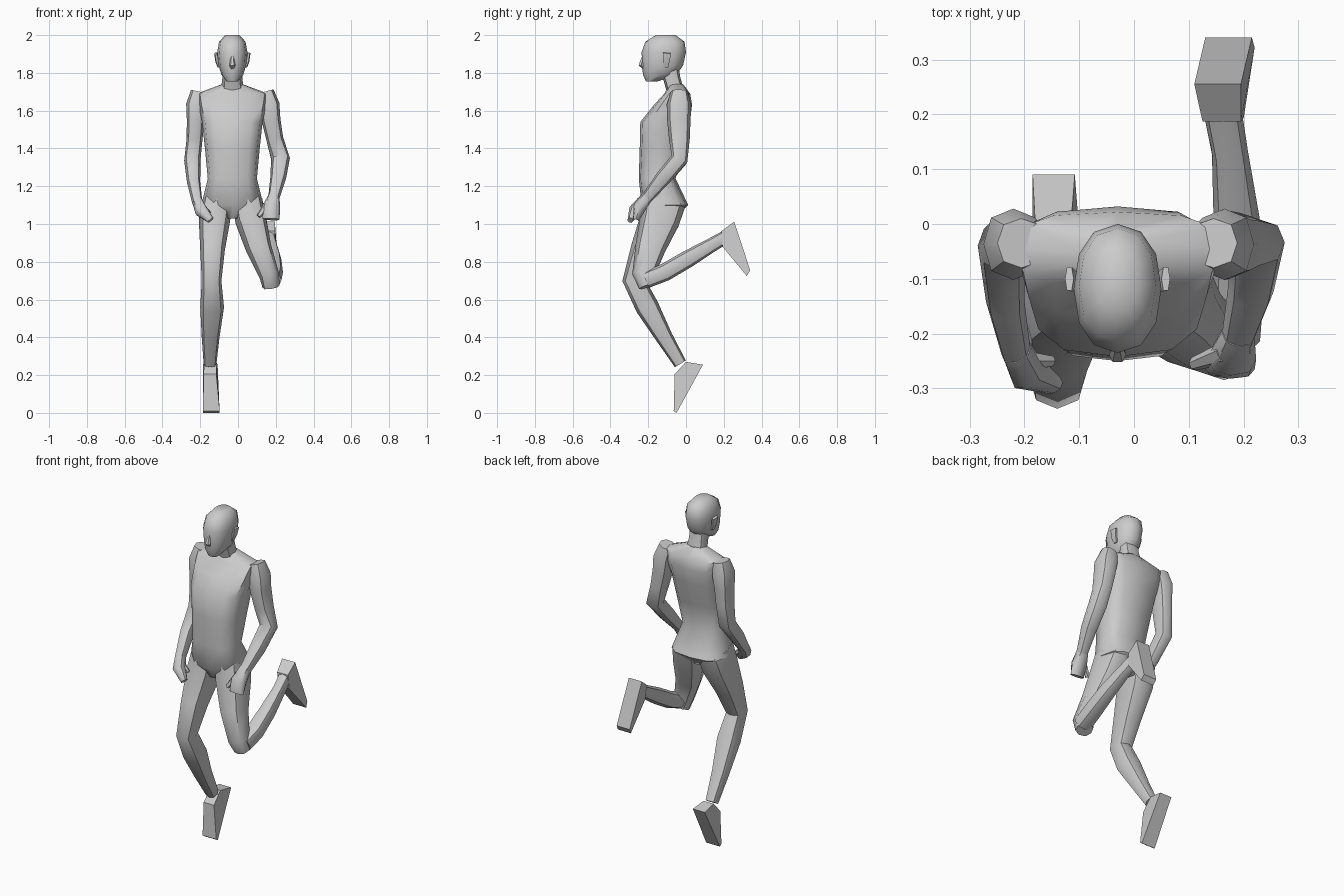
import bpy, bmesh, math
from mathutils import Vector

CX = -0.03  # body centre line


def power(v, p):
    return math.copysign(abs(v) ** p, v)


def skin(name, rings, angle=50):
    """Bridge equal-sized point rings into a closed, smooth mesh."""
    bm = bmesh.new()
    loops = [[bm.verts.new(p) for p in r] for r in rings]
    n = len(loops[0])
    for a, b in zip(loops, loops[1:]):
        for i in range(n):
            j = (i + 1) % n
            bm.faces.new((a[i], a[j], b[j], b[i]))
    bm.faces.new(loops[0])
    bm.faces.new(loops[-1])
    bmesh.ops.recalc_face_normals(bm, faces=bm.faces)
    me = bpy.data.meshes.new(name)
    bm.to_mesh(me)
    bm.free()
    ob = bpy.data.objects.new(name, me)
    bpy.context.collection.objects.link(ob)
    bpy.ops.object.select_all(action='DESELECT')
    ob.select_set(True)
    bpy.context.view_layer.objects.active = ob
    bpy.ops.object.shade_smooth_by_angle(angle=math.radians(angle))
    return ob


def ellipse(c, u, v, n, p):
    angs = [2 * math.pi * i / n for i in range(n)]
    return [c + u * power(math.cos(a), p) + v * power(math.sin(a), p) for a in angs]


def stack(name, levels, n=12, p=0.7):
    """Horizontal sections: z, front y, back y, half width."""
    skin(name, [ellipse(Vector((CX, (f + b) / 2, z)), Vector((w, 0, 0)),
                        Vector((0, (b - f) / 2, 0)), n, p) for z, f, b, w in levels])


def limb(name, path, n=8, p=0.85):
    """Sections square to the path: x, y, z, half width, half depth."""
    pts = [Vector(q[:3]) for q in path]
    rings = []
    for i, q in enumerate(path):
        t = (pts[min(i + 1, len(pts) - 1)] - pts[max(i - 1, 0)]).normalized()
        u = Vector((1, 0, 0))
        u = (u - t * u.dot(t)).normalized()
        rings.append(ellipse(pts[i], u * q[3], t.cross(u) * q[4], n, p))
    skin(name, rings)


def foot(name, profile):
    """Side profile of y, z, inner x, outer x."""
    skin(name, [[Vector((q[k], q[0], q[1])) for q in profile] for k in (2, 3)], 30)


# torso and pelvis
stack("torso", [
    (1.03, -0.19, -0.06, 0.05), (1.10, -0.235, 0.012, 0.165), (1.24, -0.25, -0.055, 0.13),
    (1.40, -0.245, -0.015, 0.145), (1.54, -0.242, 0.02, 0.16), (1.63, -0.17, 0.032, 0.18),
    (1.69, -0.115, 0.022, 0.19), (1.74, -0.085, -0.015, 0.055)])

# neck and head
limb("neck", [(CX, -0.055, 1.70, 0.062, 0.045), (CX, -0.075, 1.77, 0.053, 0.045),
              (CX, -0.095, 1.85, 0.055, 0.055)])
stack("head", [
    (1.755, -0.212, -0.15, 0.03), (1.79, -0.228, -0.05, 0.058), (1.84, -0.232, -0.015, 0.073),
    (1.91, -0.235, 0.0, 0.08), (1.965, -0.215, -0.008, 0.07), (2.0, -0.16, -0.055, 0.038)], 12, 0.9)
limb("nose", [(CX, -0.225, 1.89, 0.008, 0.008), (CX, -0.238, 1.84, 0.016, 0.015),
              (CX, -0.225, 1.825, 0.01, 0.006)], 6)
for side in (-1, 1):
    x = CX + side * 0.08
    limb("ear", [(x - side * 0.01, -0.105, 1.83, 0.008, 0.012), (x, -0.105, 1.86, 0.01, 0.02),
                 (x + side * 0.008, -0.1, 1.905, 0.008, 0.024)], 6)

# arms
limb("left_arm", [
    (0.145, -0.035, 1.70, 0.045, 0.045), (0.165, -0.037, 1.63, 0.055, 0.065),
    (0.175, -0.038, 1.55, 0.05, 0.062), (0.195, -0.035, 1.45, 0.045, 0.055),
    (0.225, -0.035, 1.345, 0.05, 0.045), (0.213, -0.12, 1.245, 0.042, 0.042),
    (0.19, -0.205, 1.14, 0.03, 0.03)])
limb("right_arm", [
    (-0.205, -0.035, 1.70, 0.045, 0.045), (-0.22, -0.037, 1.63, 0.055, 0.065),
    (-0.225, -0.038, 1.55, 0.046, 0.062), (-0.23, -0.037, 1.45, 0.042, 0.055),
    (-0.242, -0.04, 1.335, 0.043, 0.045), (-0.235, -0.14, 1.22, 0.035, 0.042),
    (-0.215, -0.235, 1.11, 0.027, 0.03)])

# hands with thumbs
limb("left_hand", [(0.19, -0.2, 1.15, 0.03, 0.03), (0.178, -0.245, 1.09, 0.045, 0.035),
                   (0.175, -0.265, 1.025, 0.045, 0.018)])
limb("left_thumb", [(0.17, -0.235, 1.12, 0.025, 0.02), (0.11, -0.255, 1.04, 0.012, 0.012)], 6)
limb("right_hand", [(-0.215, -0.23, 1.12, 0.028, 0.03), (-0.195, -0.27, 1.07, 0.035, 0.035),
                    (-0.145, -0.295, 1.02, 0.02, 0.015)])
limb("right_thumb", [(-0.2, -0.25, 1.1, 0.02, 0.02), (-0.15, -0.25, 1.055, 0.01, 0.01)], 6)

# supporting leg
limb("right_leg", [
    (-0.11, -0.115, 1.12, 0.08, 0.115), (-0.125, -0.14, 1.02, 0.083, 0.105),
    (-0.135, -0.215, 0.86, 0.065, 0.08), (-0.14, -0.275, 0.70, 0.052, 0.062),
    (-0.137, -0.205, 0.56, 0.063, 0.062), (-0.145, -0.115, 0.40, 0.047, 0.045),
    (-0.148, -0.03, 0.26, 0.034, 0.034)])
foot("right_foot", [(0.09, 0.255, -0.185, -0.108), (0.0, 0.27, -0.18, -0.115),
                    (-0.06, 0.205, -0.182, -0.115), (-0.065, 0.01, -0.186, -0.097),
                    (-0.05, 0.0, -0.186, -0.097)])

# raised leg, bent back at the knee
limb("left_thigh", [
    (0.05, -0.115, 1.12, 0.08, 0.115), (0.068, -0.14, 1.02, 0.083, 0.105),
    (0.11, -0.19, 0.87, 0.068, 0.08), (0.165, -0.225, 0.73, 0.053, 0.06),
    (0.175, -0.205, 0.67, 0.046, 0.045)])
limb("left_shin", [
    (0.18, -0.21, 0.705, 0.05, 0.045), (0.19, -0.11, 0.745, 0.048, 0.047),
    (0.187, 0.01, 0.815, 0.042, 0.046), (0.175, 0.13, 0.885, 0.033, 0.038),
    (0.16, 0.215, 0.935, 0.035, 0.035)])
foot("left_foot", [(0.255, 1.012, 0.11, 0.195), (0.187, 0.962, 0.125, 0.195),
                   (0.193, 0.88, 0.13, 0.2), (0.322, 0.725, 0.135, 0.22),
                   (0.34, 0.755, 0.13, 0.215)])
